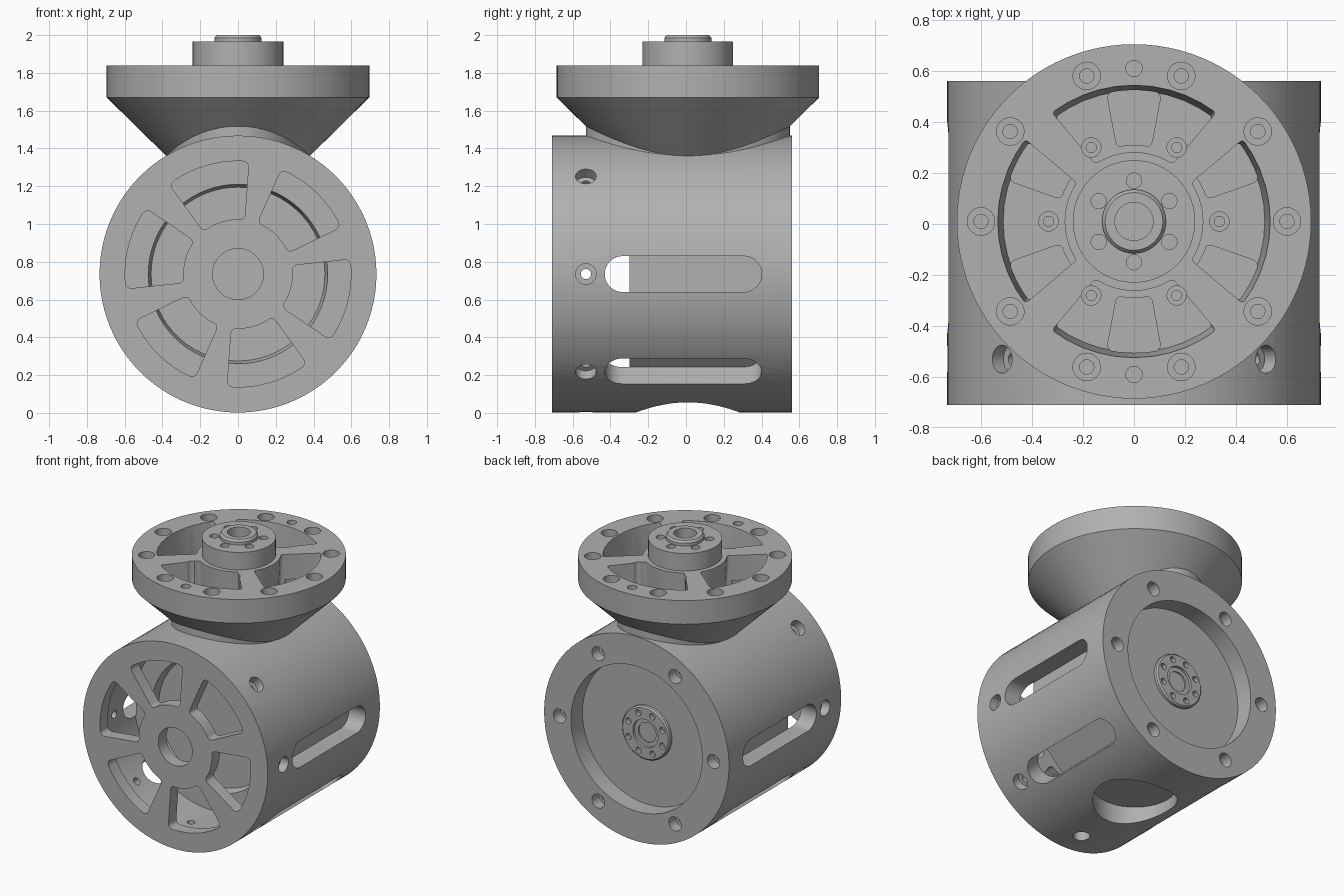
import bpy, bmesh
from math import radians, cos, sin, pi
from mathutils import Matrix, Vector

cube = bpy.data.objects.get("Cube")
if cube:
    bpy.data.objects.remove(cube)

steel = bpy.data.materials.new("machined grey")
steel.use_nodes = True
GREY = (0.44, 0.44, 0.44, 1)
steel.diffuse_color = GREY
steel.node_tree.nodes["Principled BSDF"].inputs["Base Color"].default_value = GREY


def rot(deg, axis="Z"):
    return Matrix.Rotation(radians(deg), 4, axis)


def finish(name, bm, matrix):
    bmesh.ops.recalc_face_normals(bm, faces=bm.faces)
    bm.transform(matrix)
    mesh = bpy.data.meshes.new(name)
    bm.to_mesh(mesh)
    bm.free()
    mesh.materials.append(steel)
    obj = bpy.data.objects.new(name, mesh)
    bpy.context.scene.collection.objects.link(obj)
    return obj


def lathe(name, profile, matrix=Matrix(), segments=24):
    """Closed solid turned around local z; profile starts and ends on the axis."""
    bm = bmesh.new()
    verts = [bm.verts.new((r, 0, z)) for r, z in profile]
    edges = [bm.edges.new(pair) for pair in zip(verts, verts[1:])]
    bmesh.ops.spin(bm, geom=verts + edges, cent=(0, 0, 0), axis=(0, 0, 1),
                   angle=2 * pi, steps=segments, use_merge=False)
    bmesh.ops.remove_doubles(bm, verts=bm.verts, dist=1e-5)
    return finish(name, bm, matrix)


def rod(r, z0, z1, matrix, segments=24):
    return lathe("cutter", [(0, z0), (r, z0), (r, z1), (0, z1)], matrix, segments)


def counterbore(r, big, z0, step, z1, matrix):
    return lathe("cutter", [(0, z0), (r, z0), (r, step), (big, step), (big, z1), (0, z1)], matrix)


def prism(points, z0, z1, corner, matrix, steps=4, shrink=1.0):
    """Extruded outline with rounded upright corners and an optional draft."""
    bm = bmesh.new()
    face = bm.faces.new([bm.verts.new((x, y, z0)) for x, y in points])
    up = bmesh.ops.extrude_face_region(bm, geom=[face])["geom"]
    for v in up:
        if isinstance(v, bmesh.types.BMVert):
            v.co.z = z1
    bmesh.ops.recalc_face_normals(bm, faces=bm.faces)
    sharp = [e for e in bm.edges if abs(e.verts[0].co.z - e.verts[1].co.z) > 1e-4
             and e.calc_face_angle() > radians(40)]
    bmesh.ops.bevel(bm, geom=sharp, offset=corner, segments=steps,
                    profile=0.5, affect="EDGES")
    for v in bm.verts:
        if abs(v.co.z - z0) < 1e-5:
            v.co.x *= shrink
            v.co.y *= shrink
    return finish("cutter", bm, matrix)


def sector(r0, r1, half_in, half_out, *args, **kw):
    n = 10
    arc = lambda r, half, i: (r * cos(radians(half * (2 * i / n - 1))),
                              r * sin(radians(half * (2 * i / n - 1))))
    points = [arc(r1, half_out, i) for i in range(n + 1)]
    points += [arc(r0, half_in, i) for i in reversed(range(n + 1))]
    return prism(points, *args, **kw)


def carve(obj, cutters, operation="DIFFERENCE"):
    for c in cutters:
        c.hide_render = True
        mod = obj.modifiers.new("cut", "BOOLEAN")
        mod.operation, mod.solver, mod.object = operation, "EXACT", c
    deps = bpy.context.evaluated_depsgraph_get()
    mesh = bpy.data.meshes.new_from_object(obj.evaluated_get(deps))
    obj.modifiers.clear()
    obj.data = mesh
    for c in cutters:
        bpy.data.objects.remove(c)


def smooth(obj):
    bpy.ops.object.select_all(action="DESELECT")
    obj.select_set(True)
    bpy.context.view_layer.objects.active = obj
    bpy.ops.object.shade_smooth_by_angle(angle=radians(30))


# Drum: lies along y, local z points to the front
DRUM = Matrix.Translation((0, 0, 0.735)) @ rot(90, "X")
drum = lathe("drum_housing", [(0, -0.56), (0.733, -0.56), (0.733, 0.71), (0, 0.71)], DRUM, 96)
cuts = [
    # front chamber behind the spoked face, and the central bore
    lathe("cutter", [(0, 0.24), (0.46, 0.24), (0.475, 0.3), (0.61, 0.3), (0.61, 0.62), (0, 0.62)],
          DRUM, 72),
    rod(0.135, 0.5, 0.8, DRUM, 40),
    # rear recess and round opening underneath
    rod(0.52, -0.7, -0.43, DRUM, 72),
    rod(0.275, -0.2, 0.14, Matrix.Translation((0, 0.01, 0)), 48),
]
for i in range(6):
    # spoked front windows and rear bolt holes
    cuts.append(sector(0.29, 0.598, 23, 21.5, 0.59, 0.8, 0.03, DRUM @ rot(46 + 60 * i)))
    cuts.append(counterbore(0.028, 0.05, -0.4, -0.48, -0.7,
                            DRUM @ rot(60 * i) @ Matrix.Translation((0.61, 0, 0))))
for i in range(8):
    # radial bolt holes round the front rim
    if i != 2:
        cuts.append(counterbore(0.027, 0.055, 0.5, 0.67, 0.8,
                                DRUM @ rot(45 * i) @ Matrix.Translation((0, 0, 0.53)) @ rot(90, "Y")))
for angle in (0, 180, -45, -135):
    # long side slots
    cuts.append(prism([(-0.43, -0.095), (0.4, -0.095), (0.4, 0.095), (-0.43, 0.095)],
                      0.6, 0.8, 0.0945, DRUM @ rot(angle) @ rot(90, "Y"), steps=10))
carve(drum, cuts)

# Rear hub inside the recess
rear_hub = lathe("rear_hub", [(0, -0.42), (0.19, -0.42), (0.19, -0.45), (0.18, -0.46), (0, -0.46)],
                 DRUM, 48)
carve(rear_hub, [rod(0.022, -0.43, -0.5, DRUM @ rot(45 * i + 22) @ Matrix.Translation((0.145, 0, 0)), 12)
                 for i in range(8)]
      + [lathe("cutter", [(0, -0.425), (0.07, -0.425), (0.07, -0.44), (0.1, -0.44),
                          (0.1, -0.5), (0, -0.5)], DRUM, 32)])

# Saddle collar between the drum and the flange
TOP = Matrix.Translation((0, 0.01, 0))
collar = lathe("saddle_collar", [(0, 1.37), (1, 1.37), (1, 1.6), (0, 1.6)],
               TOP @ Matrix.Diagonal((0.38, 0.54, 1, 1)), 72)
carve(collar, [rod(0.79, -0.7, 0.7, DRUM, 96)], "INTERSECT")

# Top flange with its cone and hub
flange = lathe("top_flange", [(0, 1.36), (0.38, 1.36), (0.695, 1.67), (0.695, 1.84), (0.24, 1.84),
                              (0.24, 1.965), (0.125, 1.965), (0.125, 1.985), (0.113, 2.0), (0, 2.0)],
               TOP, 96)
cuts = [rod(0.075, 1.88, 2.1, TOP, 32)]
for i in range(4):
    # pockets between the four spokes
    cuts.append(sector(0.275, 0.54, 34, 37, 1.62, 1.9, 0.015, TOP @ rot(90 * i), shrink=0.95))
for i in range(6):
    # floor windows, floor screws and hub holes
    turn = TOP @ rot(60 * i)
    cuts.append(sector(0.3, 0.515, 13, 12, 1.53, 1.68 if i % 3 == 1 else 1.66, 0.025, turn @ rot(30)))
    cuts.append(counterbore(0.02, 0.038, 1.54, 1.58, 1.9, turn @ Matrix.Translation((0.335, 0, 0))))
    cuts.append(rod(0.03, 1.9, 2.1, turn @ rot(30) @ Matrix.Translation((0.16, 0, 0)), 20))
for i in range(10):
    # rim bolt holes
    cuts.append(counterbore(0.028, 0.054, 1.72, 1.77, 1.9,
                            TOP @ rot(36 * i) @ Matrix.Translation((0.6, 0, 0))))
for angle in (90, -90):
    # dowel holes
    cuts.append(rod(0.032, 1.76, 1.9, TOP @ rot(angle) @ Matrix.Translation((0.6, 0, 0))))
carve(flange, cuts)

for part in (drum, rear_hub, collar, flange):
    smooth(part)
